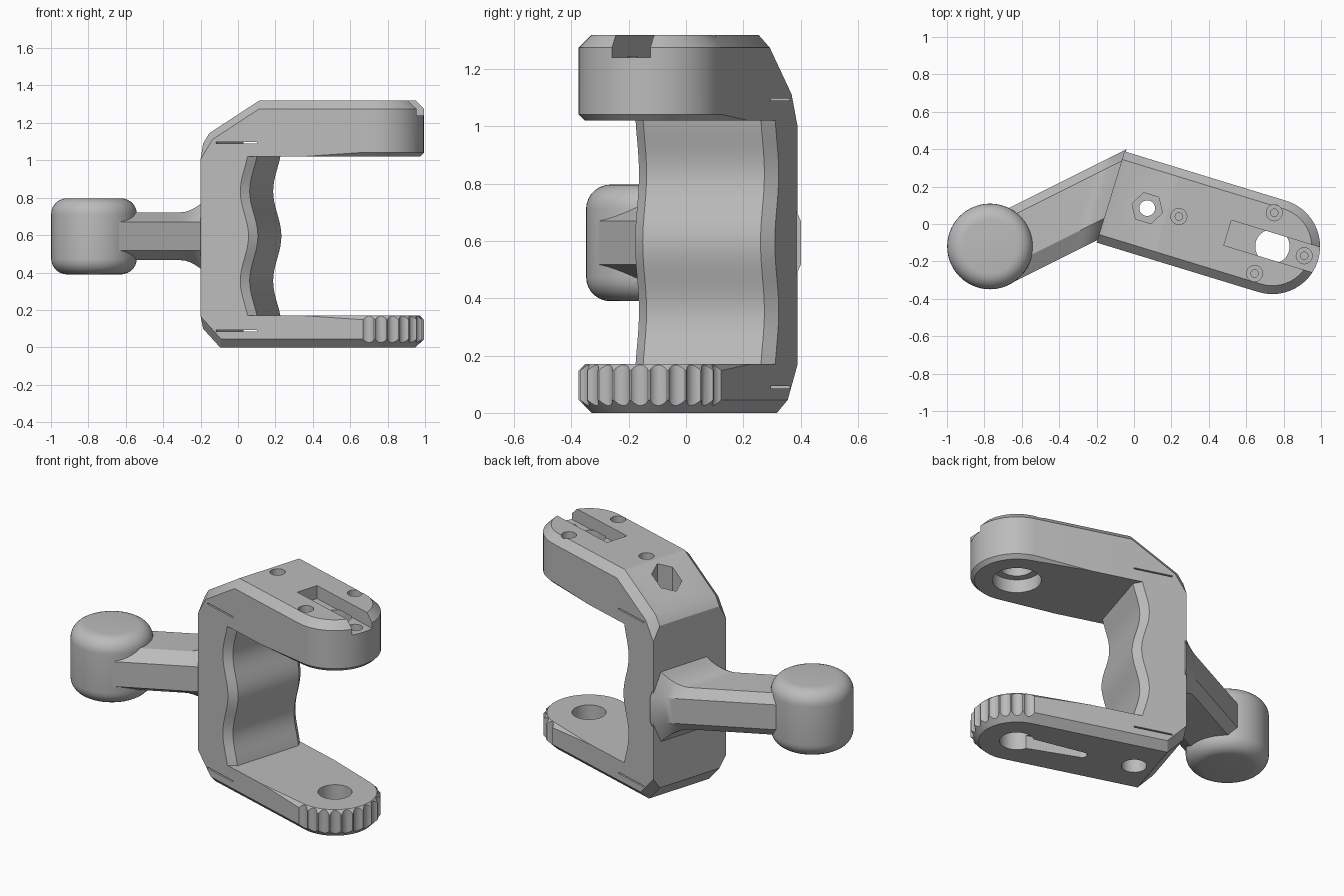
import bpy, bmesh, math
from mathutils import Matrix, Vector

if "Cube" in bpy.data.objects:
    bpy.data.objects.remove(bpy.data.objects["Cube"])

grey = bpy.data.materials.new("plain grey")
grey.use_nodes = True
colour = (0.5, 0.5, 0.5, 1)
grey.diffuse_color = colour
grey.node_tree.nodes["Principled BSDF"].inputs["Base Color"].default_value = colour

R = 0.255                      # half width of the clamp
TIP = Vector((0.74, -0.12, 0))  # centre of the rounded tips
ANGLE = math.radians(-17)
PLACE = Matrix.Translation(TIP) @ Matrix.Rotation(ANGLE, 4, "Z")


def loft(rings):
    """Closed skin through rings of equal length, capped at both ends."""
    bm = bmesh.new()
    rows = [[bm.verts.new(p) for p in ring] for ring in rings]
    n = len(rows[0])
    for a, b in zip(rows, rows[1:]):
        for i in range(n):
            j = (i + 1) % n
            bm.faces.new((a[i], a[j], b[j], b[i]))
    bm.faces.new(rows[0])
    bm.faces.new(rows[-1])
    bmesh.ops.recalc_face_normals(bm, faces=bm.faces)
    return bm


def to_object(name, bm):
    mesh = bpy.data.meshes.new(name)
    bm.to_mesh(mesh)
    bm.free()
    mesh.materials.append(grey)
    ob = bpy.data.objects.new(name, mesh)
    bpy.context.collection.objects.link(ob)
    return ob


def turned(x, y, profile, sides=32):
    """Upright round solid from (radius, height) pairs."""
    turn = [2 * math.pi * i / sides for i in range(sides)]
    return loft([[(x + r * math.cos(a), y + r * math.sin(a), z) for a in turn]
                 for r, z in profile])


def prism(outline, z0, z1):
    return loft([[(x, y, z) for x, y in outline] for z in (z0, z1)])


def box(x0, x1, half, z0, z1):
    return prism([(x0, -half), (x1, -half), (x1, half), (x0, half)], z0, z1)


def finish(ob):
    bpy.ops.object.select_all(action="DESELECT")
    ob.select_set(True)
    bpy.context.view_layer.objects.active = ob
    bpy.ops.object.shade_smooth_by_angle(angle=math.radians(28))


# Outer block of the clamp: stadium outline, sloped shoulder and heel
BACK, TOP = -0.905, 1.32
outline = [(BACK, -R)]
for i in range(25):
    a = math.pi * (i / 24 - 0.5)
    outline.append((R * math.cos(a), R * math.sin(a)))
outline.append((BACK, R))
bm = prism(outline, 0, TOP)
slopes = [((BACK, 1.09), (-0.87, 1.145)), ((-0.87, 1.145), (-0.59, TOP)),
          ((-0.81, 0), (BACK, 0.1))]
for (x0, z0), (x1, z1) in slopes:
    cut_geom = bmesh.ops.bisect_plane(
        bm, geom=bm.verts[:] + bm.edges[:] + bm.faces[:], dist=1e-5,
        plane_co=(x0, 0, z0), plane_no=(z0 - z1, 0, x1 - x0), clear_outer=True)
    rim = [e for e in bm.edges if e.is_boundary]
    bmesh.ops.edgeloop_fill(bm, edges=rim)
bmesh.ops.recalc_face_normals(bm, faces=bm.faces)
bm.normal_update()
rim = []
for e in bm.edges:
    walls = [f for f in e.link_faces if abs(f.normal.z) < 0.01 and f.normal.x > -0.9]
    caps = [f for f in e.link_faces if abs(f.normal.z) > 0.05]
    if walls and caps:
        rim.append(e)
bmesh.ops.bevel(bm, geom=rim, offset=0.045, segments=1, affect="EDGES", clamp_overlap=False)
clamp = to_object("clamp_body", bm)


def cut(cutter_mesh):
    cutter = to_object("cutter", cutter_mesh)
    cutter.hide_render = True
    bpy.context.view_layer.objects.active = clamp
    mod = clamp.modifiers.new("cut", "BOOLEAN")
    mod.operation, mod.solver, mod.object = "DIFFERENCE", "EXACT", cutter
    bpy.ops.object.modifier_apply(modifier=mod.name)
    bpy.data.objects.remove(cutter)


# Jaw opening with a wavy grip face, chamfered at both sides
LOW, HIGH = 0.17, 1.02


def grip(v, shift):
    ring = [(0.5, v, HIGH), (0.5, v, LOW)]
    for i in range(33):
        z = LOW + (HIGH - LOW) * i / 32
        wave = math.cos(2 * math.pi * (z - 0.595) / 0.48)
        ring.append((-0.62 + 0.023 * wave - shift, v, z))
    return ring


cut(loft([grip(-0.275, 0.06), grip(-0.215, 0), grip(0.215, 0), grip(0.275, 0.06)]))

# Soft rims inside the rounded tips
bm = bmesh.new()
bm.from_mesh(clamp.data)
rim = [e for e in bm.edges
       if all(v.co.x > -0.001 and min(abs(v.co.z - LOW), abs(v.co.z - HIGH)) < 0.001
              for v in e.verts) and abs(e.verts[0].co.z - e.verts[1].co.z) < 0.001
       and all(abs(v.co.xy.length - R) < 0.002 for v in e.verts)
       and e.calc_length() < 0.1]
bmesh.ops.bevel(bm, geom=rim, offset=0.022, segments=1, affect="EDGES")
bm.to_mesh(clamp.data)
bm.free()

# Scalloped grip around the lower tip
for i in range(12):
    a = math.pi * ((i + 0.5) / 12 - 0.5)
    r = R + 0.015
    cut(turned(r * math.cos(a), r * math.sin(a), [(0.035, -0.05), (0.035, 0.22)], 16))

# Lower arm: round hole and tapered keyhole slot underneath
cut(turned(0, 0, [(0.095, -0.05), (0.095, 0.25)]))
slot = [(0, -0.06), (0, 0.06)]
for i in range(9):
    a = math.pi * (0.5 + i / 8)
    slot.append((-0.39 + 0.028 * math.cos(a), 0.028 * math.sin(a)))
cut(prism(slot, -0.05, 0.08))

# Upper arm: counterbored hole and open slot towards the tip
cut(turned(0, 0, [(0.135, 0.95), (0.135, 1.1)]))
cut(turned(0, 0, [(0.092, 1.05), (0.092, 1.245)]))
cut(box(-0.25, 0.4, 0.07, 1.24, 1.4))

# Small stepped screw holes
for x, y, z in [(0.75, 0.06, TOP), (0.645, -0.265, TOP), (0.24, 0.04, TOP), (0.91, -0.17, 1.24)]:
    p = PLACE.inverted() @ Vector((x, y, 0))
    cut(turned(p.x, p.y, [(0.02, z - 0.12), (0.02, z - 0.04), (0.043, z - 0.04), (0.043, z + 0.05)], 20))

# Bolt through the spine: hexagon pocket above, round pocket below
cut(turned(-0.7, 0, [(0.042, -0.1), (0.042, 1.5)], 24))
cut(turned(-0.7, 0, [(0.085, 1.13), (0.085, 1.5)], 6))
cut(turned(-0.7, 0, [(0.07, -0.1), (0.07, 0.08)], 24))

# Thin slits across the spine
for z in (0.09, 1.094):
    cut(box(-0.82, -0.59, 0.4, z - 0.004, z + 0.004))

clamp.data.transform(PLACE)
finish(clamp)

# Pivot knob with rounded rims
KNOB = Vector((-0.77, -0.12, 0))
KR, FILLET, Z0, Z1 = 0.229, 0.085, 0.39, 0.797
arc = [math.pi / 2 * i / 7 for i in range(8)]
profile = [(KR - FILLET + FILLET * math.sin(a), Z0 + FILLET - FILLET * math.cos(a)) for a in arc]
profile += [(r, Z0 + Z1 - z) for r, z in reversed(profile)]
finish(to_object("pivot_knob", turned(KNOB.x, KNOB.y, profile, 56)))

# Connecting arm: octagonal section that flares onto the back of the spine
E = Vector((0.894, 0.447, 0))
N = Vector((-0.447, 0.894, 0))
U = Vector((math.cos(ANGLE), math.sin(ANGLE), 0))
MID = 0.594


def arm_ring(gap):
    """Section parallel to the spine at a gap; None gives the knob end."""
    flare = 0 if gap is None else 0.085 * max(0, 1 - max(gap, 0) / 0.12) ** 2
    outer, inner = 0.076, 0.128 + flare
    section = [(-0.226, -outer), (-0.139, -inner), (0.094, -inner), (0.139, -outer),
               (0.139, outer), (0.094, inner), (-0.139, inner), (-0.226, outer)]
    ring = []
    for n, z in section:
        p = KNOB + N * n
        if gap is not None:
            p += E * ((BACK - gap - (p - TIP).dot(U)) / E.dot(U))
        ring.append((p.x, p.y, MID + z))
    return ring


gaps = [None, 0.12, 0.1, 0.08, 0.06, 0.04, 0.02, 0, -0.008]
finish(to_object("connecting_arm", loft([arm_ring(g) for g in gaps])))
